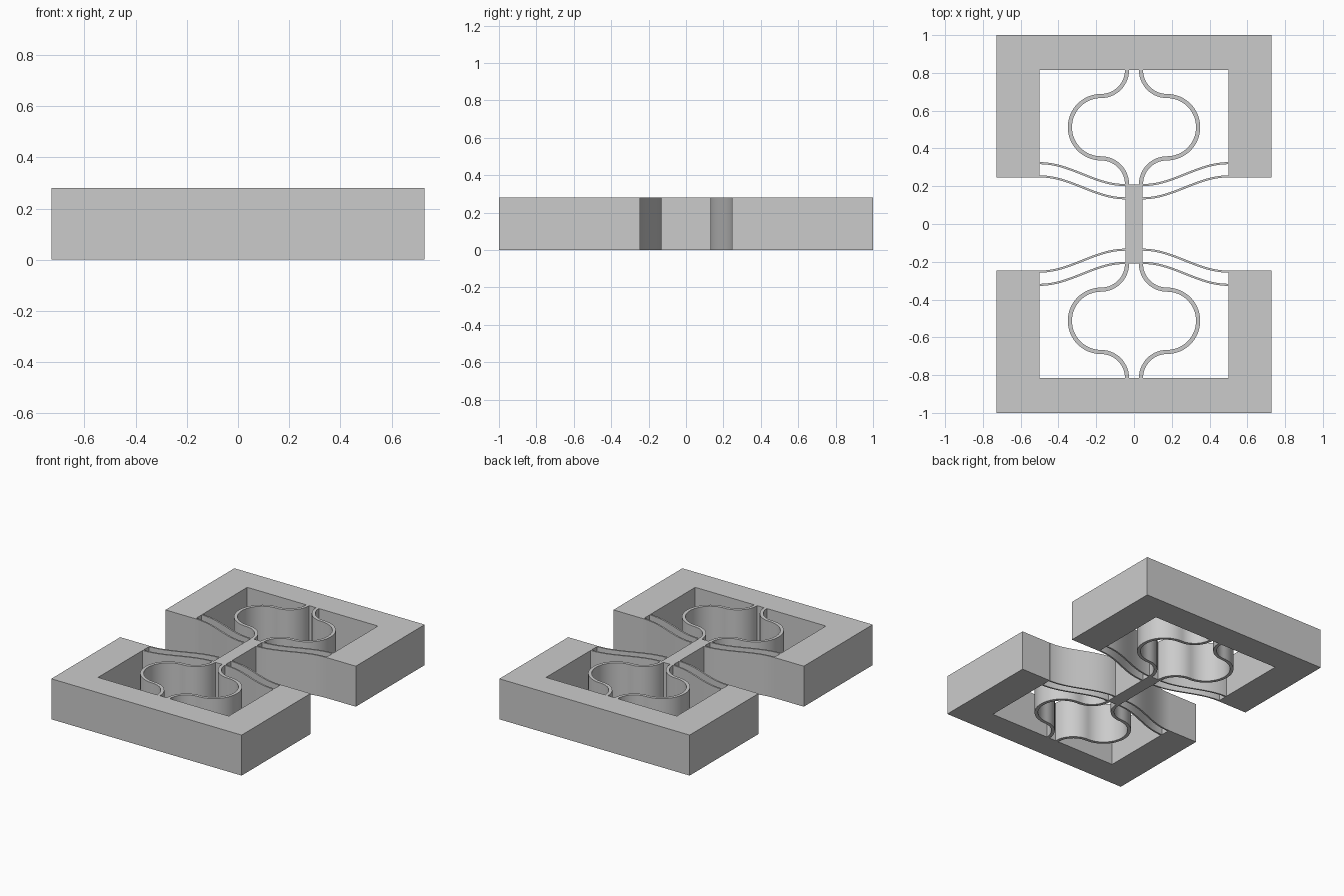
import bpy
import bmesh
from math import sin, cos, pi
from mathutils import Vector

old = bpy.data.objects.get("Cube")
if old:
    bpy.data.objects.remove(old, do_unlink=True)

HEIGHT = 0.28
FRAME_X, WALL_X = 0.728, 0.5
FRAME_Y, WALL_Y, FOOT_Y = 1.0, 0.815, 0.247
BAR_X, BAR_Y = 0.045, 0.21

grey = bpy.data.materials.new("plain_grey")
grey.use_nodes = True
grey.diffuse_color = (0.6, 0.6, 0.6, 1)
grey.node_tree.nodes["Principled BSDF"].inputs["Base Color"].default_value = grey.diffuse_color


def solid(name, left, right, mirror=(False, False), smooth=False):
    """Raise the flat strip between two matching edge lines to full height."""
    bm = bmesh.new()
    a = [bm.verts.new((p[0], p[1], 0)) for p in left]
    b = [bm.verts.new((p[0], p[1], 0)) for p in right]
    for i in range(len(a) - 1):
        bm.faces.new((a[i], a[i + 1], b[i + 1], b[i]))
    top = bmesh.ops.extrude_face_region(bm, geom=bm.faces[:], use_keep_orig=True)
    verts = [g for g in top["geom"] if isinstance(g, bmesh.types.BMVert)]
    bmesh.ops.translate(bm, verts=verts, vec=(0, 0, HEIGHT))
    bmesh.ops.recalc_face_normals(bm, faces=bm.faces[:])
    mesh = bpy.data.meshes.new(name)
    bm.to_mesh(mesh)
    bm.free()
    mesh.materials.append(grey)
    obj = bpy.data.objects.new(name, mesh)
    bpy.context.collection.objects.link(obj)
    if smooth:
        bpy.ops.object.select_all(action="DESELECT")
        obj.select_set(True)
        bpy.context.view_layer.objects.active = obj
        bpy.ops.object.shade_smooth_by_angle(angle=pi / 6)
    if any(mirror):
        mod = obj.modifiers.new("Mirror", "MIRROR")
        mod.use_axis = (mirror[0], mirror[1], False)
        mod.use_mirror_merge = False
    return obj


def ribbon(name, path, tangents, width):
    """Thin wall of constant width along a path, repeated in all four quarters."""
    sides = [Vector((-t.y, t.x)).normalized() * width / 2 for t in tangents]
    return solid(name, [p + s for p, s in zip(path, sides)],
                 [p - s for p, s in zip(path, sides)], (True, True), True)


# U-shaped anchor frames, back and front
solid("anchor_frame",
      [(-FRAME_X, FOOT_Y), (-FRAME_X, FRAME_Y), (FRAME_X, FRAME_Y), (FRAME_X, FOOT_Y)],
      [(-WALL_X, FOOT_Y), (-WALL_X, WALL_Y), (WALL_X, WALL_Y), (WALL_X, FOOT_Y)],
      (False, True))

# Central shuttle bar
solid("shuttle_bar", [(-BAR_X, -BAR_Y), (-BAR_X, BAR_Y)], [(BAR_X, -BAR_Y), (BAR_X, BAR_Y)])

# Bulb-shaped springs: small arc, big half circle, small arc
start_x, big = 0.037, 0.165
small = (WALL_Y - BAR_Y) / 2 - big
turn_x = start_x + small
path, tangents = [], []


def add_arc(cx, cy, radius, a0, a1, steps):
    sign = 1 if a1 > a0 else -1
    for i in range(1 if path else 0, steps + 1):
        a = a0 + (a1 - a0) * i / steps
        path.append(Vector((cx + radius * cos(a), cy + radius * sin(a))))
        tangents.append(Vector((-sin(a), cos(a))) * sign)


add_arc(turn_x, BAR_Y, small, pi, pi / 2, 14)
add_arc(turn_x, BAR_Y + small + big, big, -pi / 2, pi / 2, 32)
add_arc(turn_x, WALL_Y, small, -pi / 2, -pi, 14)
ribbon("bulb_spring", path, tangents, 0.022)

# Paired S-curved flexure beams between shuttle and frames
STEPS, RISE = 32, 0.116
span = WALL_X - BAR_X
for name, y0 in (("outer_flexure_beam", 0.136), ("inner_flexure_beam", 0.206)):
    ts = [i / STEPS for i in range(STEPS + 1)]
    path = [Vector((BAR_X + span * t, y0 + RISE * (1 - cos(pi * t)) / 2)) for t in ts]
    tangents = [Vector((span, RISE * pi * sin(pi * t) / 2)) for t in ts]
    ribbon(name, path, tangents, 0.011)
